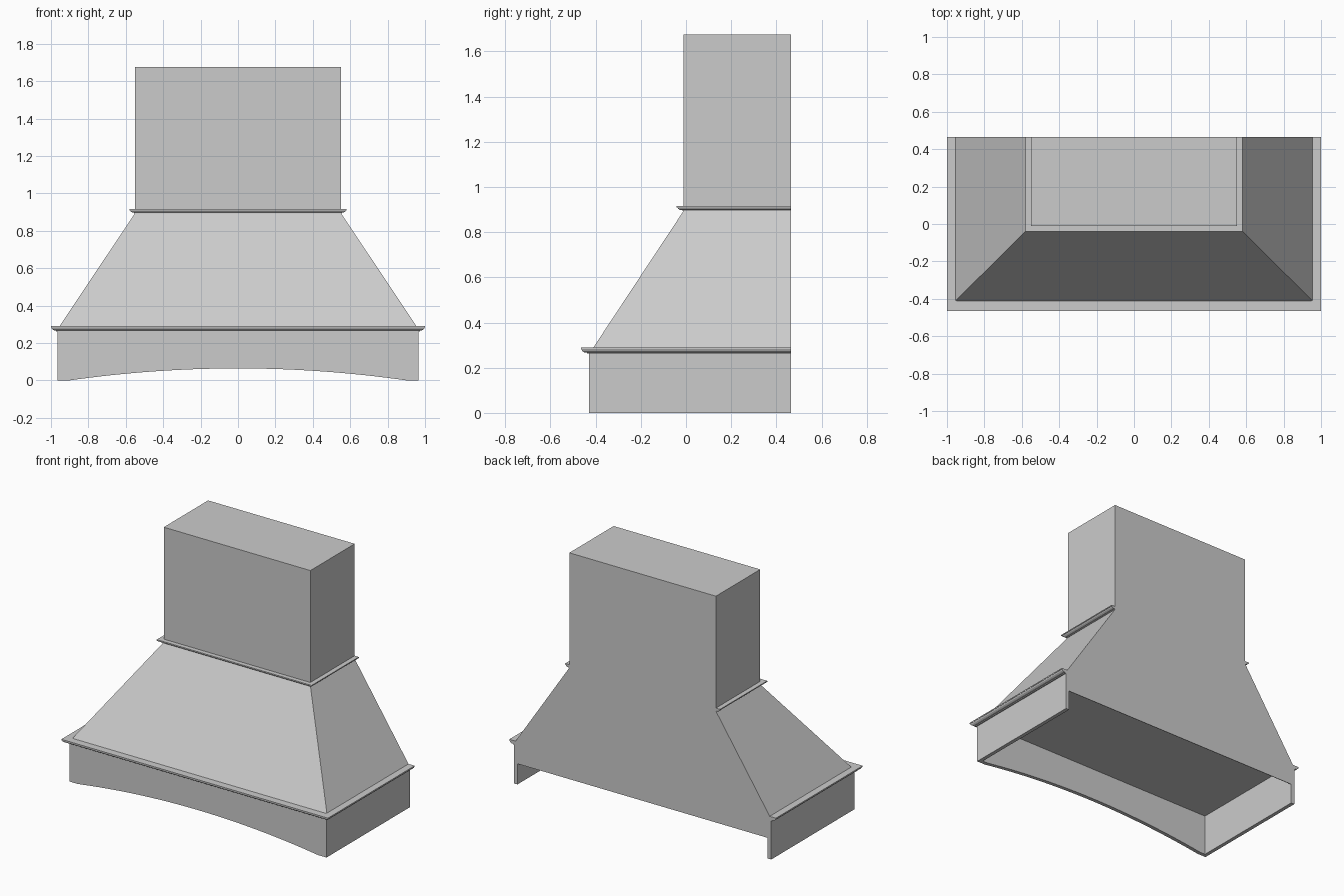
import bpy
import bmesh

cube = bpy.data.objects.get("Cube")
if cube:
    bpy.data.objects.remove(cube, do_unlink=True)

# Single painted finish
grey = bpy.data.materials.new("light_grey")
grey.use_nodes = True
colour = (0.6, 0.6, 0.6, 1)
grey.diffuse_color = colour
grey.node_tree.nodes["Principled BSDF"].inputs["Base Color"].default_value = colour

BACK = 0.465      # wall side
FRONT = -0.43     # apron front
HALF = 0.965      # apron half width
THICK = 0.026     # board thickness
SEAT = 0.285      # underside of the sloped canopy


def loft(name, rings):
    """Join matching rings of points into a closed, flat-shaded solid."""
    bm = bmesh.new()
    loops = [[bm.verts.new(p) for p in ring] for ring in rings]
    n = len(loops[0])
    for a, b in zip(loops, loops[1:]):
        for i in range(n):
            j = (i + 1) % n
            bm.faces.new((a[i], a[j], b[j], b[i]))
    bm.faces.new(loops[0][::-1])
    bm.faces.new(loops[-1])
    bmesh.ops.dissolve_limit(bm, angle_limit=0.001, verts=bm.verts, edges=bm.edges)
    bmesh.ops.recalc_face_normals(bm, faces=bm.faces)
    mesh = bpy.data.meshes.new(name)
    bm.to_mesh(mesh)
    bm.free()
    mesh.materials.append(grey)
    obj = bpy.data.objects.new(name, mesh)
    bpy.context.collection.objects.link(obj)
    return obj


def rect(half, front, z, back=BACK):
    return [(-half, front, z), (half, front, z), (half, back, z), (-half, back, z)]


def trim(name, half, front, profile):
    """Sweep an (outward, height) profile around both sides and the front."""
    loft(name, [
        [(-half - o, BACK, z) for o, z in profile],
        [(-half - o, front - o, z) for o, z in profile],
        [(half + o, front - o, z) for o, z in profile],
        [(half + o, BACK, z) for o, z in profile],
    ])


# Sloped canopy and chimney
loft("canopy_and_chimney", [
    rect(0.957, -0.413, SEAT),
    rect(0.55, -0.01, 0.895),
    rect(0.55, -0.01, 1.675),
])

# Front apron with arched lower edge and mitred ends
arch_half, rise, steps = 0.9, 0.064, 32
outline = [(-HALF, SEAT), (-HALF, 0)]
for i in range(steps + 1):
    t = 2 * i / steps - 1
    outline.append((arch_half * t, rise * (1 - t * t)))
outline += [(HALF, 0), (HALF, SEAT)]
inner = HALF - THICK
loft("front_apron", [
    [(x, FRONT, z) for x, z in outline],
    [(max(-inner, min(inner, x)), FRONT + THICK, z) for x, z in outline],
])

# Side aprons
for side, s in (("right", -1), ("left", 1)):
    plan = [(s * HALF, FRONT), (s * HALF, BACK),
            (s * inner, BACK), (s * inner, FRONT + THICK)]
    loft(side + "_apron", [[(x, y, z) for x, y in plan] for z in (0, SEAT)])

# Back panel below the canopy
loft("back_panel", [rect(inner, BACK - 0.004, z) for z in (0.14, SEAT)])

# Mouldings
trim("lower_moulding", HALF, FRONT, [
    (-0.015, 0.262), (0.008, 0.262), (0.008, 0.267), (0.02, 0.268),
    (0.029, 0.274), (0.033, 0.282), (0.035, 0.282), (0.035, 0.29), (-0.015, 0.29)])
trim("upper_moulding", 0.55, -0.01, [
    (-0.01, 0.893), (0.006, 0.893), (0.006, 0.897), (0.016, 0.898),
    (0.024, 0.903), (0.028, 0.909), (0.031, 0.909), (0.031, 0.916), (-0.01, 0.916)])
